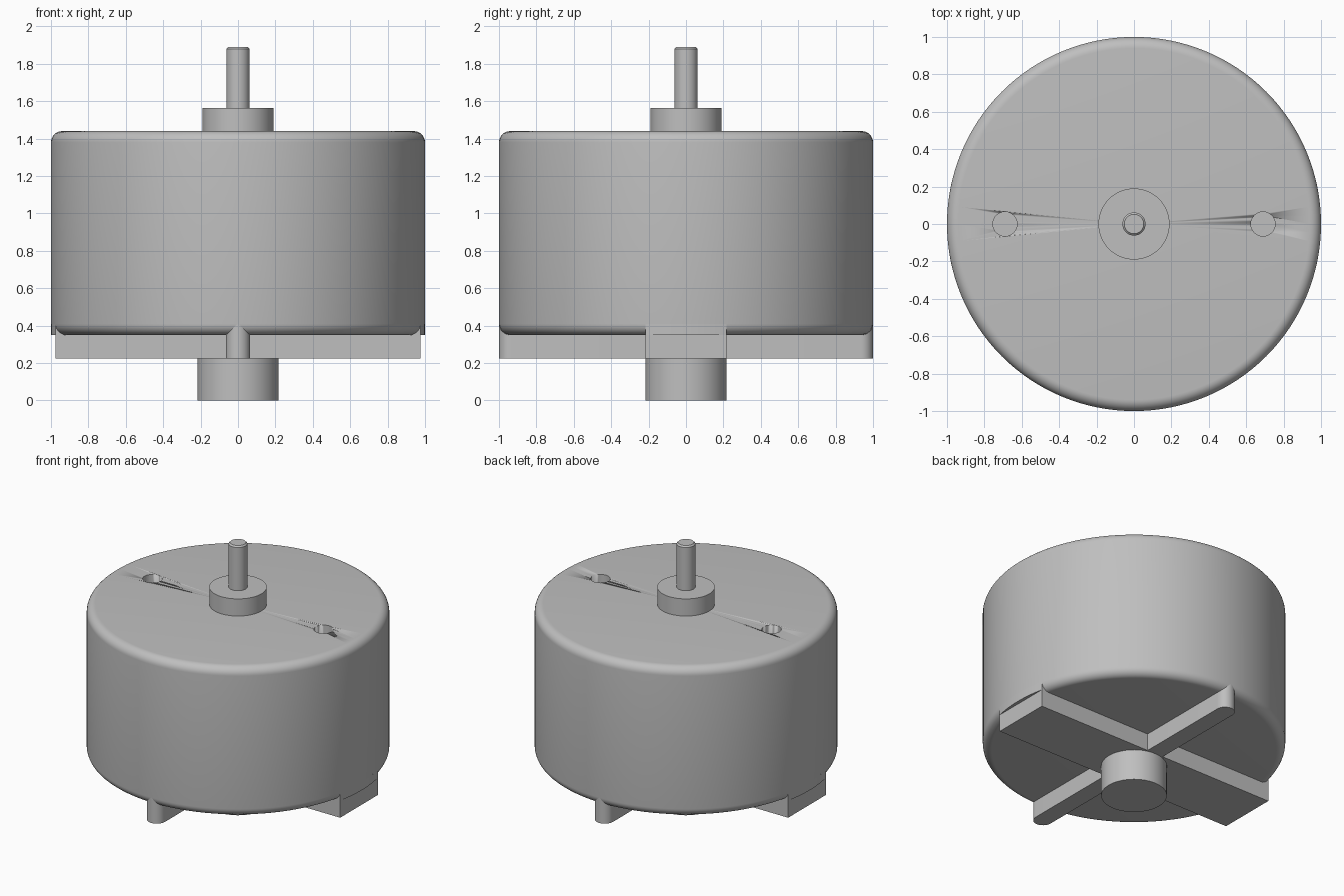
import bpy, bmesh
from math import sin, cos, pi, asin, radians
from mathutils import Vector, Matrix

cube = bpy.data.objects.get("Cube")
if cube:
    bpy.data.objects.remove(cube, do_unlink=True)

grey = bpy.data.materials.new("metal grey")
grey.use_nodes = True
COLOUR = (0.52, 0.52, 0.52, 1)
grey.diffuse_color = COLOUR
grey.node_tree.nodes["Principled BSDF"].inputs["Base Color"].default_value = COLOUR


def finish(name, bm):
    """Turn a bmesh into a shaded object."""
    bmesh.ops.remove_doubles(bm, verts=bm.verts, dist=1e-5)
    bmesh.ops.recalc_face_normals(bm, faces=bm.faces)
    mesh = bpy.data.meshes.new(name)
    bm.to_mesh(mesh)
    bm.free()
    mesh.materials.append(grey)
    obj = bpy.data.objects.new(name, mesh)
    bpy.context.collection.objects.link(obj)
    bpy.ops.object.select_all(action="DESELECT")
    obj.select_set(True)
    bpy.context.view_layer.objects.active = obj
    bpy.ops.object.shade_smooth_by_angle(angle=radians(30))
    return obj


def lathe(name, profile, steps=64, centre_x=0):
    """Revolve an (r, z) profile that starts and ends on the axis."""
    bm = bmesh.new()
    verts = [bm.verts.new((r, 0, z)) for r, z in profile]
    edges = [bm.edges.new(pair) for pair in zip(verts, verts[1:])]
    bmesh.ops.spin(bm, geom=verts + edges, cent=(0, 0, 0), axis=(0, 0, 1),
                   angle=2 * pi, steps=steps, use_merge=True)
    bmesh.ops.translate(bm, verts=bm.verts, vec=(centre_x, 0, 0))
    return finish(name, bm)


def cylinder(name, radius, low, high, steps=64, centre_x=0):
    return lathe(name, [(0, low), (radius, low), (radius, high), (0, high)], steps, centre_x)


def prism(name, outline, low, high, turn=0):
    """Extrude an (x, y) outline upwards, then turn it about z."""
    bm = bmesh.new()
    face = bm.faces.new([bm.verts.new((x, y, low)) for x, y in outline])
    top = bmesh.ops.extrude_face_region(bm, geom=[face])["geom"]
    bmesh.ops.translate(bm, vec=Vector((0, 0, high - low)),
                        verts=[v for v in top if isinstance(v, bmesh.types.BMVert)])
    bmesh.ops.rotate(bm, verts=bm.verts, matrix=Matrix.Rotation(turn, 3, "Z"))
    return finish(name, bm)


def arc(cx, cy, radius, start, end, count=8):
    angles = [start + (end - start) * i / count for i in range(count + 1)]
    return [(cx + radius * cos(a), cy + radius * sin(a)) for a in angles]


# Motor can with rounded rims
BASE, TOP, FILLET = 0.35, 1.44, 0.06
can = lathe("motor_can",
            [(0, BASE)] + arc(1 - FILLET, BASE + FILLET, FILLET, -pi / 2, 0)
            + arc(1 - FILLET, TOP - FILLET, FILLET, 0, pi / 2) + [(0, TOP)], 128)

# Blind mounting holes in the top
for side, label in ((1, "left"), (-1, "right")):
    cutter = cylinder(label + "_hole_cutter", 0.065, TOP - 0.15, TOP + 0.1, 32, side * 0.69)
    cutter.hide_render = True
    cutter.hide_set(True)
    cut = can.modifiers.new(label + "_hole", "BOOLEAN")
    cut.operation = "DIFFERENCE"
    cut.solver = "EXACT"
    cut.object = cutter
    bpy.context.view_layer.objects.active = can
    bpy.ops.object.modifier_apply(modifier=cut.name)
    bpy.data.objects.remove(cutter, do_unlink=True)

# Bearing bosses and shaft
cylinder("top_bearing", 0.19, TOP, 1.565)
cylinder("bottom_bearing", 0.217, 0, 0.225)
lathe("shaft", [(0, 1.5), (0.062, 1.5), (0.062, 1.88), (0.052, 1.89), (0, 1.89)], 32)

# Wide bar across the base, with a curved shoulder at each end
HALF, LOW = 0.217, 0.225
END = cos(asin(HALF))
prism("wide_base_bar", [(-END, -HALF), (END, -HALF), (END, HALF), (-END, HALF)], LOW, BASE)
for turn, label in ((0, "left"), (pi, "right")):
    a = asin(HALF)
    prism(label + "_shoulder", [(0.93, HALF), (0.93, -HALF)] + arc(0, 0, 1, -a, a, 12),
          BASE, BASE + FILLET, turn)

# Narrow round-ended ribs to the front and back
RIB = 0.065
for turn, label in ((-pi / 2, "front"), (pi / 2, "back")):
    outline = [(HALF, RIB), (HALF, -RIB)] + arc(1 - RIB, 0, RIB, -pi / 2, pi / 2, 16)
    prism(label + "_rib", outline, LOW, BASE + FILLET, turn)
